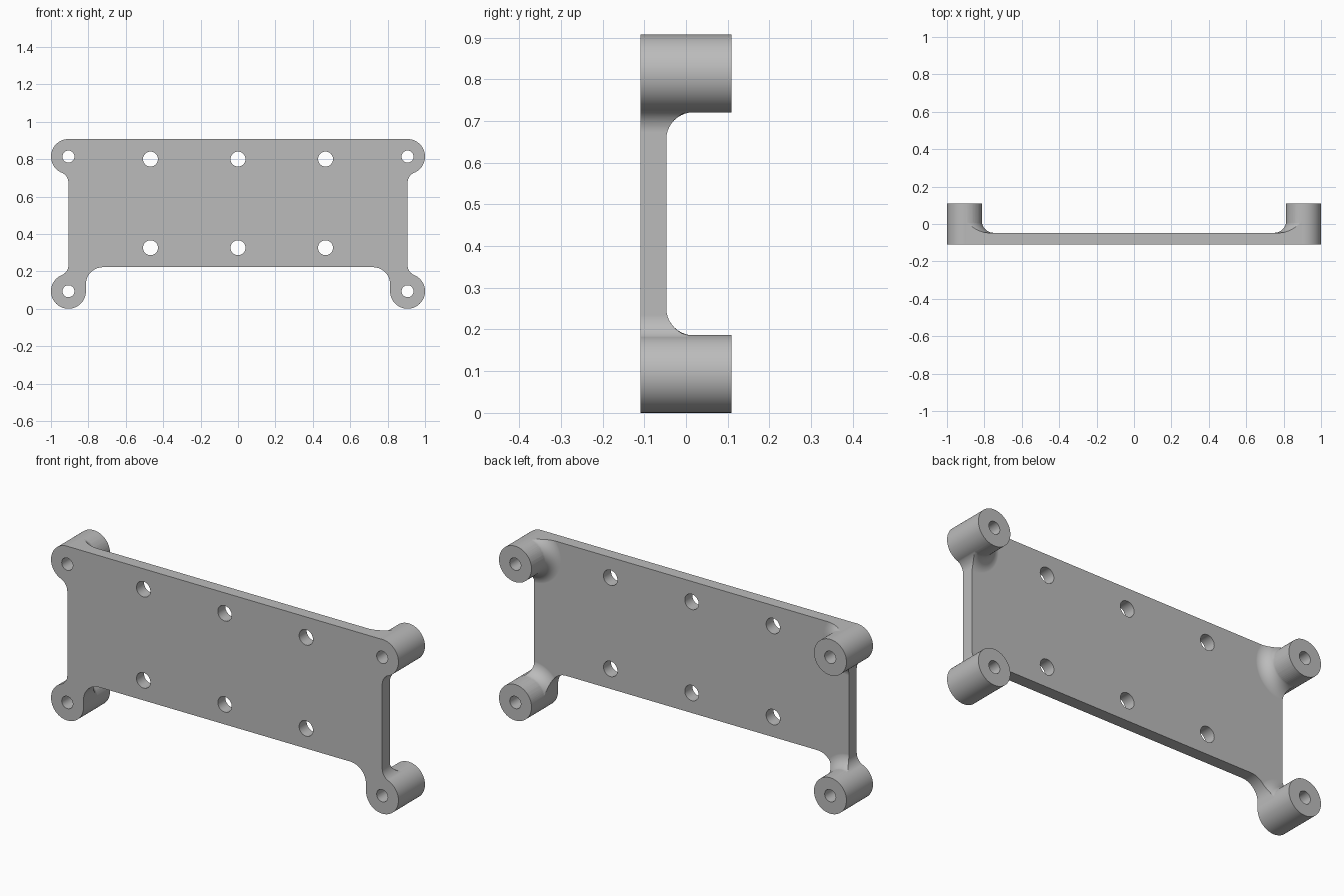
import bpy, bmesh, math

if "Cube" in bpy.data.objects:
    bpy.data.objects.remove(bpy.data.objects["Cube"])

FRONT, BACK, PLATE_BACK = -0.109, 0.109, -0.047
BX, BZ_LOW, BZ_TOP, R = 0.9065, 0.0935, 0.8135, 0.0935
BOSSES = [(s * BX, z) for s in (-1, 1) for z in (BZ_LOW, BZ_TOP)]


def arc(cx, cz, r, a0, a1, n):
    return [(cx + r * math.cos(math.radians(a0 + (a1 - a0) * i / n)),
             cz + r * math.sin(math.radians(a0 + (a1 - a0) * i / n))) for i in range(n + 1)]


def loft(bm, rings):
    """Closed solid through a list of rings of (x, y, z) points."""
    vs = [[bm.verts.new(p) for p in ring] for ring in rings]
    n = len(vs[0])
    for a, b in zip(vs, vs[1:]):
        for i in range(n):
            bm.faces.new((a[i], a[(i + 1) % n], b[(i + 1) % n], b[i]))
    bm.faces.new(vs[0])
    bm.faces.new(vs[-1])


def revolve(bm, cx, cz, profile, n=72):
    """Turn a (radius, y) profile about an axis along y."""
    loft(bm, [[(cx + r * math.cos(2 * math.pi * i / n), y, cz + r * math.sin(2 * math.pi * i / n))
               for i in range(n)] for r, y in profile])


def prism(bm, pts, y0, y1):
    loft(bm, [[(x, y, z) for x, z in pts] for y in (y0, y1)])


def make(name, bm):
    bmesh.ops.recalc_face_normals(bm, faces=bm.faces[:])
    me = bpy.data.meshes.new(name)
    bm.to_mesh(me)
    bm.free()
    ob = bpy.data.objects.new(name, me)
    bpy.context.collection.objects.link(ob)
    return ob


def combine(ob, other, op):
    m = ob.modifiers.new(op, 'BOOLEAN')
    m.operation, m.solver, m.object = op, 'EXACT', other
    bpy.context.view_layer.objects.active = ob
    bpy.ops.object.modifier_apply(modifier=m.name)
    bpy.data.objects.remove(other, do_unlink=True)


# Plate thickness slab
bm = bmesh.new()
prism(bm, [(-1.2, -0.2), (1.2, -0.2), (1.2, 1.2), (-1.2, 1.2)], FRONT, PLATE_BACK)
plate = make("mounting_plate", bm)

# Flared fillets where the bosses meet the back of the plate
bm = bmesh.new()
flare = [(0.1575, -0.09)] + [(0.1575 - 0.065 * math.cos(math.radians(t)), 0.018 - 0.0652 * math.sin(math.radians(t)))
                             for t in range(90, -1, -9)]
for x, z in BOSSES:
    revolve(bm, x, z, flare)
combine(plate, make("boss_flares", bm), 'UNION')

# Outline of the plate with rounded ears, right half then mirrored
f, r = 0.06, R - 0.0005
dz = math.sqrt((r + f) ** 2 - f ** 2)
ang = math.degrees(math.atan2(dz, f))
half = arc(BX - R - 0.091, 0.131, 0.091, 90, 0, 16)
half += arc(BX, BZ_LOW, r, 180, 360 + ang, 48)
half += arc(BX + f, BZ_LOW + dz, f, 180 + ang, 180, 12)[1:]
half += arc(BX + f, BZ_TOP - dz, f, 180, 180 - ang, 12)
half += arc(BX, BZ_TOP, r, -ang, 90, 32)[1:]
bm = bmesh.new()
prism(bm, half + [(-x, z) for x, z in reversed(half)], FRONT - 0.1, BACK)
combine(plate, make("outline", bm), 'INTERSECT')

# Four standoff bosses
bm = bmesh.new()
for x, z in BOSSES:
    revolve(bm, x, z, [(R, FRONT), (R, BACK)])
combine(plate, make("bosses", bm), 'UNION')

# Screw holes through bosses and plate
bm = bmesh.new()
for x, z in BOSSES:
    revolve(bm, x, z, [(0.032, -0.3), (0.032, 0.3)], 40)
for x in (-0.468, 0, 0.468):
    for z in (0.326, 0.8):
        revolve(bm, x, z, [(0.04, -0.3), (0.04, 0.3)], 40)
combine(plate, make("holes", bm), 'DIFFERENCE')

# Finish
mat = bpy.data.materials.new("plain grey")
mat.diffuse_color = (0.5, 0.5, 0.5, 1)
mat.use_nodes = True
mat.node_tree.nodes["Principled BSDF"].inputs["Base Color"].default_value = mat.diffuse_color
plate.data.materials.clear()
plate.data.materials.append(mat)
for p in plate.data.polygons:
    p.material_index = 0
bpy.ops.object.select_all(action='DESELECT')
plate.select_set(True)
bpy.context.view_layer.objects.active = plate
bpy.ops.object.shade_smooth_by_angle(angle=math.radians(30))
wn = plate.modifiers.new("weighted_normals", 'WEIGHTED_NORMAL')
wn.keep_sharp = True
